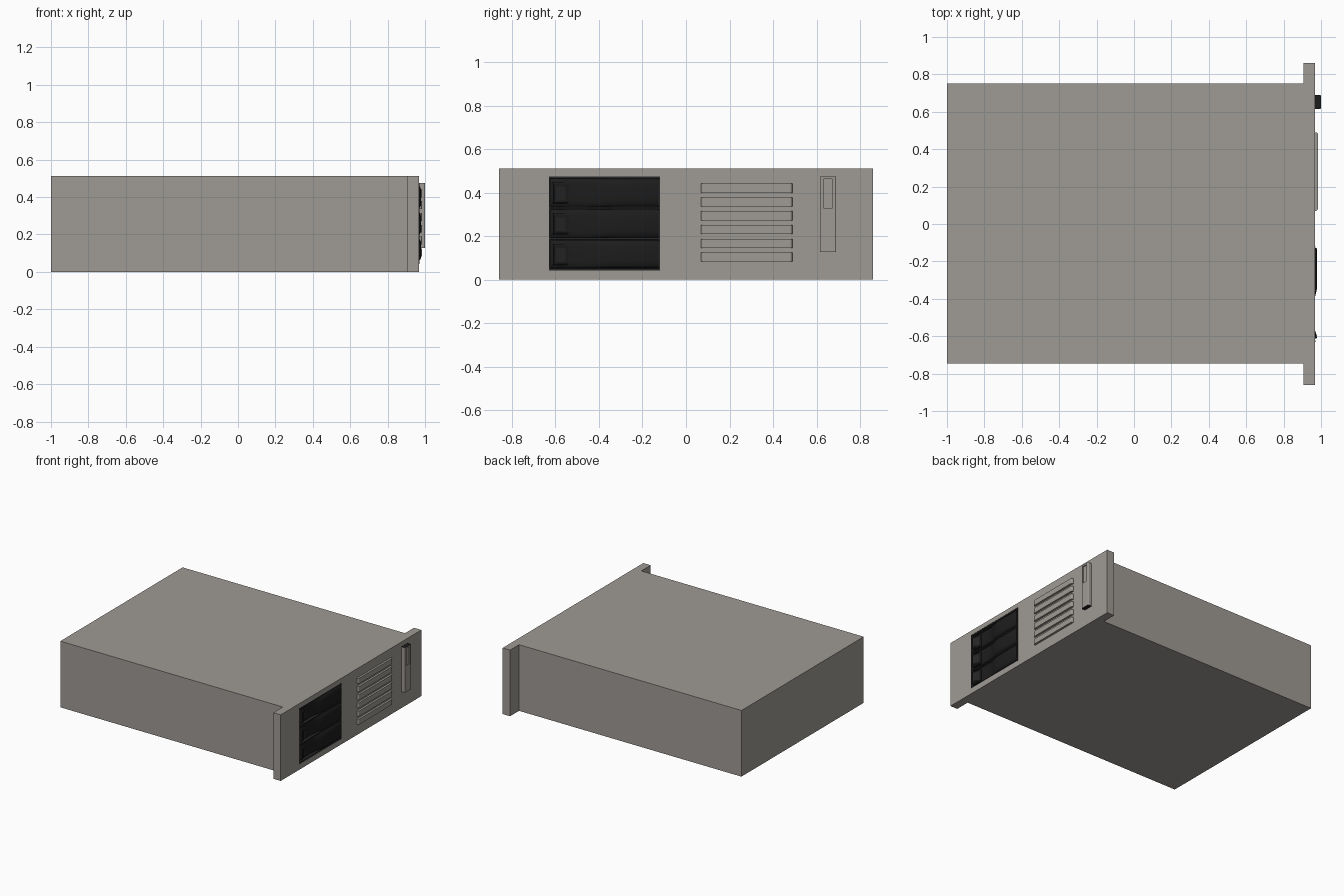
import bpy, bmesh, math

if "Cube" in bpy.data.objects:
    bpy.data.objects.remove(bpy.data.objects["Cube"])


def material(name, r, g, b):
    m = bpy.data.materials.new(name)
    m.diffuse_color = (r, g, b, 1)
    m.use_nodes = True
    m.node_tree.nodes["Principled BSDF"].inputs["Base Color"].default_value = m.diffuse_color
    return m


GREY = material("case grey", 0.345, 0.325, 0.30)
BLACK = material("tray black", 0.012, 0.012, 0.012)
DARK = material("bay charcoal", 0.02, 0.02, 0.02)


def loft(name, pts, layers, mat, base_x=0.0):
    """Plan outline (x, y) stacked through (z, scale) layers; scale shrinks x toward base_x."""
    bm = bmesh.new()
    rings = [[bm.verts.new((base_x + (x - base_x) * s, y, z)) for x, y in pts]
             for z, s in layers]
    n = len(pts)
    for a, b in zip(rings, rings[1:]):
        for i in range(n):
            j = (i + 1) % n
            bm.faces.new((a[i], a[j], b[j], b[i]))
    bm.faces.new(rings[0][::-1])
    bm.faces.new(rings[-1])
    bmesh.ops.recalc_face_normals(bm, faces=bm.faces)
    me = bpy.data.meshes.new(name)
    bm.to_mesh(me)
    bm.free()
    me.materials.append(mat)
    ob = bpy.data.objects.new(name, me)
    bpy.context.collection.objects.link(ob)
    return ob


def box(name, x0, x1, y0, y1, z0, z1, mat):
    return loft(name, [(x0, y0), (x1, y0), (x1, y1), (x0, y1)], [(z0, 1), (z1, 1)], mat)


def bar(name, x0, x1, y0, y1, z0, z1, r, mat):
    """Box whose two outer upright edges are rounded."""
    arc = [(x1 - r + r * math.sin(t), r - r * math.cos(t))
           for t in (0, 0.5236, 1.0472, 1.5708)]
    pts = [(x0, y0)] + [(x, y0 + d) for x, d in arc]
    pts += [(x, y1 - d) for x, d in arc[::-1]] + [(x0, y1)]
    return loft(name, pts, [(z0, 1), (z1, 1)], mat)


def cut(ob, cutter):
    m = ob.modifiers.new("cut", 'BOOLEAN')
    m.operation, m.solver, m.object = 'DIFFERENCE', 'EXACT', cutter
    cutter.hide_render = True
    bpy.context.view_layer.objects.active = ob
    bpy.ops.object.modifier_apply(modifier=m.name)
    bpy.data.objects.remove(cutter)


# Rack case: chassis and flanged front panel in one plan outline
P = 0.968
case = loft("case", [(-1, -0.745), (0.905, -0.745), (0.905, -0.86), (P, -0.86),
                     (P, 0.86), (0.905, 0.86), (0.905, 0.75), (-1, 0.75)],
            [(0, 1), (0.512, 1)], GREY)
cut(case, box("bay_cutter", 0.92, 1.1, -0.63, -0.12, 0.043, 0.475, GREY))

# Drive bay backing and rails
box("bay_back", 0.915, 0.935, -0.63, -0.12, 0.043, 0.475, DARK)
for i, y in enumerate((-0.63, -0.126)):
    box(f"bay_side_{i}", 0.93, P + 0.002, y, y + 0.006, 0.043, 0.475, DARK)
for i in range(4):
    z = 0.043 + i * 0.141
    box(f"bay_rail_{i}", 0.93, 0.966, -0.624, -0.126, z, z + 0.009, DARK)

# Wavy drive trays with latches
wave = []
for k in range(9):
    t = k / 8
    wave.append((0.952 + 0.0135 * (1 + math.cos(math.pi * t)), -0.33 - 0.13 * t))
tray_outline = [(0.93, -0.127), (0.976, -0.127), (0.979, -0.135)] + wave
tray_outline += [(0.952, -0.53), (0.956, -0.623), (0.93, -0.623)]
for i in range(3):
    c = 0.118 + i * 0.141
    half = [(0.064, 0.62), (0.058, 0.82), (0.048, 0.94), (0.034, 1)]
    layers = [(c - h, s) for h, s in half] + [(c + h, s) for h, s in half[::-1]]
    tray = loft(f"drive_tray_{i}", tray_outline, layers, BLACK, 0.93)
    bpy.context.view_layer.objects.active = tray
    tray.select_set(True)
    bpy.ops.object.shade_smooth_by_angle(angle=math.radians(25))
    tray.select_set(False)
    loft(f"latch_{i}", [(0.94, -0.54), (0.957, -0.54), (0.979, -0.606), (0.976, -0.612),
                        (0.94, -0.612)],
         [(c - 0.052, 0.8), (c - 0.045, 1), (c + 0.038, 1), (c + 0.046, 0.8)], BLACK, 0.94)
    loft(f"latch_pad_{i}", [(0.95, -0.553), (0.963, -0.553), (0.978, -0.598), (0.95, -0.598)],
         [(c - 0.035, 1), (c + 0.028, 1)], DARK)

# Ventilation louvres
for i in range(6):
    z = 0.083 + i * 0.0632
    bar(f"vent_louvre_{i}", P - 0.01, 0.984, 0.07, 0.49, z, z + 0.042, 0.013, GREY)

# Control strip with recessed window and black end caps
strip = bar("control_strip", P - 0.01, 1.0, 0.615, 0.69, 0.128, 0.475, 0.006, GREY)
cut(strip, box("window_cutter", 0.993, 1.1, 0.632, 0.673, 0.33, 0.463, GREY))
strip.data.materials.append(BLACK)
for f in strip.data.polygons:
    if abs(f.normal.z) > 0.9 and (f.center.z > 0.47 or f.center.z < 0.13):
        f.material_index = 1
